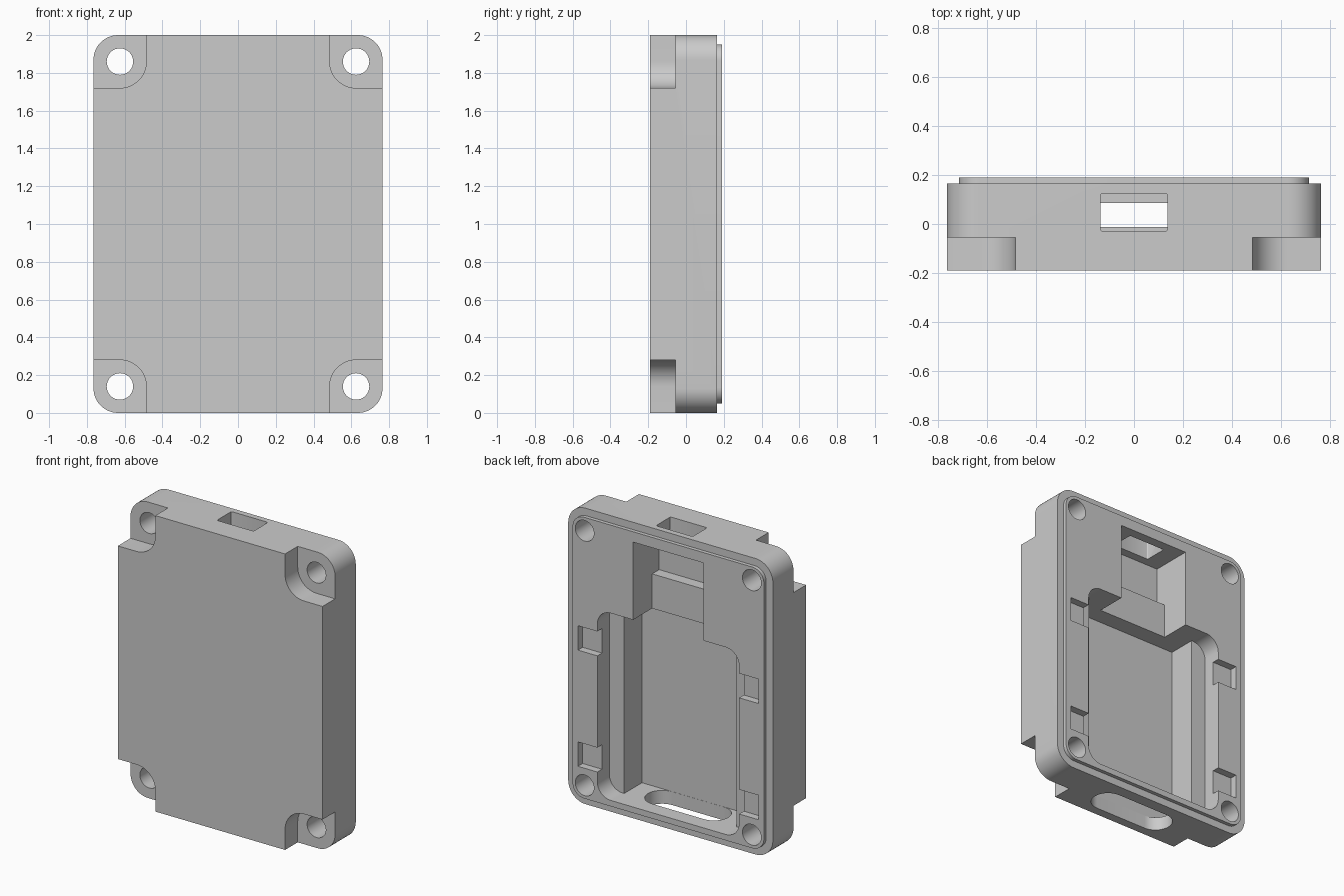
import bpy, bmesh
from math import pi, cos, sin, radians
from mathutils import Vector

cube = bpy.data.objects.get("Cube")
if cube:
    bpy.data.objects.remove(cube)

grey = bpy.data.materials.new("plain_grey")
grey.use_nodes = True
COLOUR = (0.6, 0.6, 0.6, 1)
grey.diffuse_color = COLOUR
grey.node_tree.nodes["Principled BSDF"].inputs["Base Color"].default_value = COLOUR


def rounded(u0, u1, v0, v1, r=0.0, steps=12):
    """Counter-clockwise rectangle outline with rounded corners."""
    if r == 0:
        return [(u0, v0), (u1, v0), (u1, v1), (u0, v1)]
    centres = [(u1 - r, v1 - r), (u0 + r, v1 - r), (u0 + r, v0 + r), (u1 - r, v0 + r)]
    return [(cu + r * cos(pi / 2 * (q + i / steps)), cv + r * sin(pi / 2 * (q + i / steps)))
            for q, (cu, cv) in enumerate(centres) for i in range(steps + 1)]


def circle(u, v, r, steps=40):
    return [(u + r * cos(2 * pi * i / steps), v + r * sin(2 * pi * i / steps))
            for i in range(steps)]


def prism(name, outline, start, end, axis="y"):
    """Extrude an outline along y (drawn in x, z) or along z (drawn in x, y)."""
    def place(u, v, w):
        return Vector((u, w, v)) if axis == "y" else Vector((u, v, w))
    bm = bmesh.new()
    face = bm.faces.new([bm.verts.new(place(u, v, start)) for u, v in outline])
    new = bmesh.ops.extrude_face_region(bm, geom=[face])["geom"]
    shift = place(0, 0, end - start)
    bmesh.ops.translate(bm, vec=shift, verts=[g for g in new if isinstance(g, bmesh.types.BMVert)])
    bmesh.ops.remove_doubles(bm, verts=bm.verts, dist=0.0001)
    bmesh.ops.recalc_face_normals(bm, faces=bm.faces)
    mesh = bpy.data.meshes.new(name)
    bm.to_mesh(mesh)
    bm.free()
    mesh.materials.append(grey)
    obj = bpy.data.objects.new(name, mesh)
    bpy.context.collection.objects.link(obj)
    return obj


def combine(target, tool, operation="DIFFERENCE"):
    """Apply a boolean and throw the tool away."""
    mod = target.modifiers.new("boolean", "BOOLEAN")
    mod.operation, mod.solver, mod.object = operation, "EXACT", tool
    bpy.context.view_layer.objects.active = target
    bpy.ops.object.modifier_apply(modifier=mod.name)
    bpy.data.objects.remove(tool)


W, BACK, LIP, FRONT = 0.765, 0.165, 0.19, -0.19
HX, HZ, PAD = 0.625, 0.86, 0.14      # screw hole offsets from the centre, pad half size

# Housing block with a raised lip on the back
housing = prism("housing", rounded(-W, W, 0, 2, 0.13), FRONT, BACK)
combine(housing, prism("lip", rounded(-0.715, 0.715, 0.05, 1.95, 0.085), 0.1, LIP), "UNION")

# Corner steps in the front, each with a screw hole
for sx in (-1, 1):
    for sz in (-1, 1):
        xs = sorted((sx * (HX - PAD), sx * 1.2))
        zs = sorted((1 + sz * (HZ - PAD), 1 + sz * 1.4))
        combine(housing, prism("corner_step", rounded(*xs, *zs, PAD), -0.3, -0.055))
        combine(housing, prism("screw_hole", circle(sx * HX, 1 + sz * HZ, 0.07), -0.4, 0.4))

# Stepped cavity: a wide shallow pocket, then a narrower deep one
combine(housing, prism("wide_pocket", rounded(-0.53, 0.53, 0.09, 1.355, 0.1), 0.061, 0.4))
combine(housing, prism("deep_pocket", rounded(-0.42, 0.42, 0.09, 1.355), -0.13, 0.3))

# Connector channel above the cavity, deeper at its upper end
combine(housing, prism("channel", rounded(-0.262, 0.262, 1.25, 1.88), -0.013, 0.4))
combine(housing, prism("channel_end", rounded(-0.262, 0.262, 1.588, 1.88), -0.088, 0.35))

# Port in the top wall and rounded slot in the bottom wall
combine(housing, prism("top_port", rounded(-0.137, 0.137, -0.03, 0.125, 0.01, 3), 1.8, 2.2, "z"))
combine(housing, prism("bottom_slot", rounded(-0.3, 0.3, -0.129, 0.085, 0.106), -0.2, 0.2, "z"))

# Clip recesses on both sides of the cavity
for sx in (-1, 1):
    for z in (0.255, 1.04):
        xs = sorted((sx * 0.46, sx * 0.675))
        combine(housing, prism("clip_recess", rounded(*xs, z, z + 0.165), 0.14, 0.4))

# Smooth the round corners and holes, keep edges crisp
bpy.ops.object.select_all(action="DESELECT")
housing.select_set(True)
bpy.context.view_layer.objects.active = housing
bpy.ops.object.shade_smooth_by_angle(angle=radians(30))
